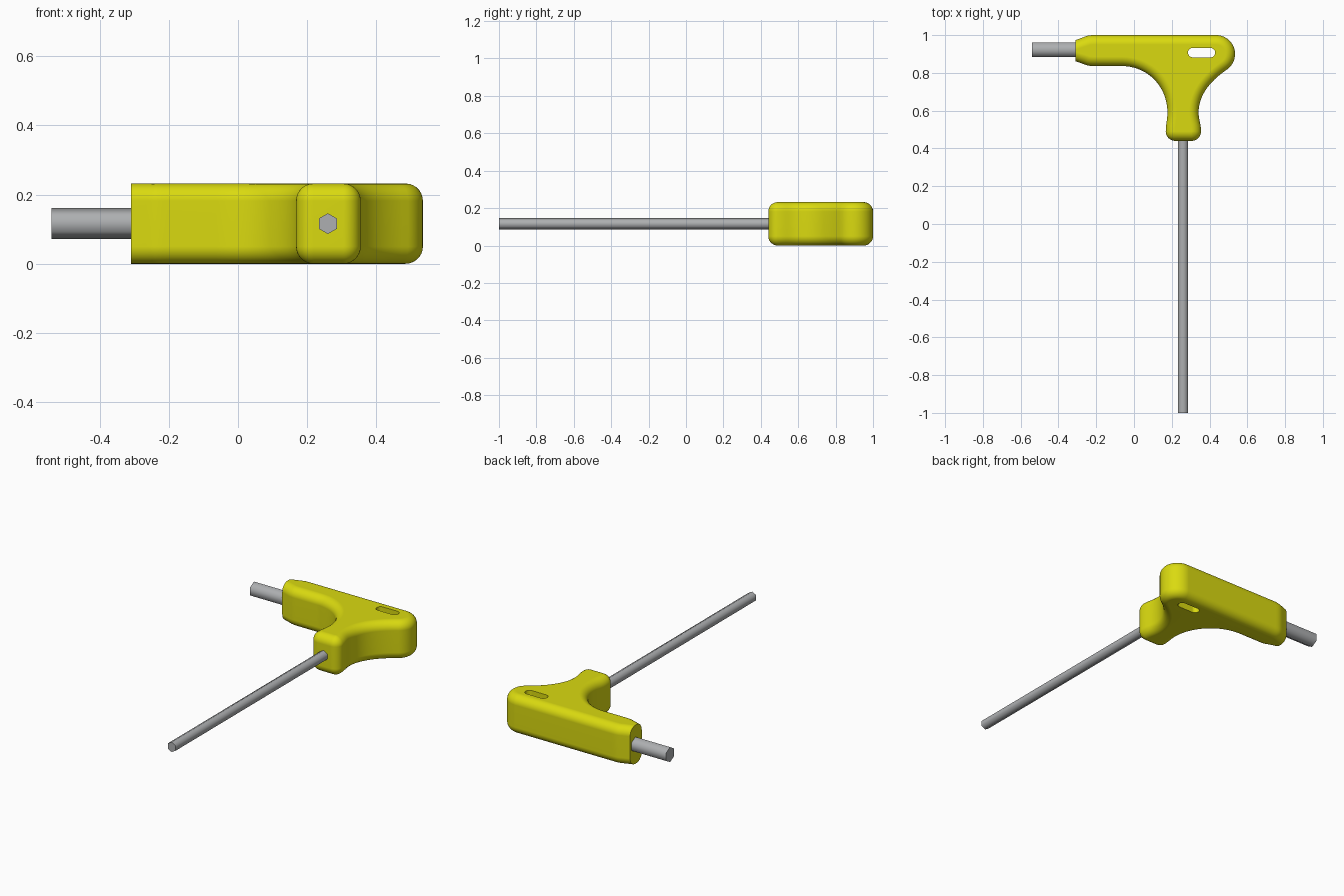
import bpy, bmesh, math
from mathutils import Vector
from mathutils.geometry import interpolate_bezier

if "Cube" in bpy.data.objects:
    bpy.data.objects.remove(bpy.data.objects["Cube"])

H, R, MID = 0.232, 0.05, 0.116      # handle thickness, edge rounding, centre height


def material(name, rgb):
    m = bpy.data.materials.new(name)
    m.diffuse_color = (*rgb, 1)
    m.use_nodes = True
    m.node_tree.nodes["Principled BSDF"].inputs["Base Color"].default_value = m.diffuse_color
    return m


yellow = material("yellow plastic", (0.70, 0.70, 0.005))
steel = material("grey steel", (0.42, 0.43, 0.44))


def smooth(obj, degrees):
    bpy.ops.object.select_all(action='DESELECT')
    obj.select_set(True)
    bpy.context.view_layer.objects.active = obj
    bpy.ops.object.shade_smooth_by_angle(angle=math.radians(degrees))


def arc(cx, cy, r, a0, a1, n):
    return [Vector((cx + r * math.cos(math.radians(a0 + (a1 - a0) * i / n)),
                    cy + r * math.sin(math.radians(a0 + (a1 - a0) * i / n)))) for i in range(n + 1)]


def bez(n, *p):
    return [v.to_2d() for v in interpolate_bezier(*[Vector((*q, 0)) for q in p], n)]


def mesh_object(name, bm, mat):
    bmesh.ops.recalc_face_normals(bm, faces=bm.faces[:])
    me = bpy.data.meshes.new(name)
    bm.to_mesh(me)
    bm.free()
    me.materials.append(mat)
    obj = bpy.data.objects.new(name, me)
    bpy.context.collection.objects.link(obj)
    return obj


def loft(name, rings, mat):
    """Skin a stack of closed rings and cap both ends."""
    bm = bmesh.new()
    rows = [[bm.verts.new(p) for p in ring] for ring in rings]
    n = len(rows[0])
    for a, b in zip(rows, rows[1:]):
        for i in range(n):
            j = (i + 1) % n
            bm.faces.new((a[i], a[j], b[j], b[i]))
    bm.faces.new(rows[0])
    bm.faces.new(rows[-1])
    bmesh.ops.remove_doubles(bm, verts=bm.verts[:], dist=0.0003)
    return mesh_object(name, bm, mat)


# Handle outline seen from above, clockwise from the flat left end
raw = [Vector((-0.31, 0.973))]
raw += bez(6, (-0.265, 0.99), (-0.245, 0.998), (-0.235, 1.0), (-0.205, 1.0))
raw += arc(0.435, 0.9, 0.1, 90, -55, 20)
raw += bez(16, (0.492, 0.818), (0.40, 0.755), (0.342, 0.68), (0.342, 0.59))
raw += bez(8, (0.342, 0.59), (0.342, 0.55), (0.355, 0.53), (0.355, 0.49))
raw += arc(0.305, 0.49, 0.05, 0, -90, 8)
raw += arc(0.218, 0.49, 0.05, -90, -180, 8)
raw += bez(8, (0.168, 0.49), (0.168, 0.53), (0.177, 0.55), (0.177, 0.59))
raw += bez(20, (0.177, 0.59), (0.177, 0.73), (0.07, 0.836), (-0.063, 0.836))
raw += bez(6, (-0.205, 0.836), (-0.235, 0.836), (-0.245, 0.838), (-0.265, 0.846))
raw += [Vector((-0.31, 0.862))]
outline = [raw[0]]
for p in raw[1:]:
    if (p - outline[-1]).length > 0.002:
        outline.append(p)


def inset(d):
    """Outline moved inwards by d; the left end stays flat."""
    pts = []
    for i, p in enumerate(outline):
        if i == 0:
            q = p - Vector((0, d))
        elif i == len(outline) - 1:
            q = p + Vector((0, d))
        else:
            t = ((p - outline[i - 1]).normalized() + (outline[i + 1] - p).normalized()).normalized()
            q = p + Vector((t.y, -t.x)) * d
        pts.append(q)
    return pts


# Handle body with rounded top and bottom edges
steps = 7
levels = [(R * (1 - math.sin(a)), R * (1 - math.cos(a)))
          for a in (math.pi / 2 * (1 - i / steps) for i in range(steps + 1))]
levels = [(d, z) for z, d in levels]
levels += [(d, H - z) for d, z in reversed(levels)]
handle = loft("handle", [[(p.x, p.y, z) for p in inset(d)] for d, z in levels], yellow)

# Hanging slot through the handle
slot = arc(0.405, 0.907, 0.025, -90, 90, 10) + arc(0.311, 0.907, 0.025, 90, 270, 10)
cutter = loft("slot_cutter", [[(p.x, p.y, z) for p in slot] for z in (-0.1, 0.4)], yellow)
cutter.hide_render = True
mod = handle.modifiers.new("slot", 'BOOLEAN')
mod.operation, mod.solver, mod.object = 'DIFFERENCE', 'EXACT', cutter
bpy.context.view_layer.objects.active = handle
handle.select_set(True)
bpy.ops.object.modifier_apply(modifier=mod.name)
bpy.data.objects.remove(cutter)
smooth(handle, 35)
weighted = handle.modifiers.new("weighted normals", 'WEIGHTED_NORMAL')
weighted.keep_sharp = True


# Hexagonal steel shafts
def shaft(name, radius, length, centre, turn):
    bpy.ops.mesh.primitive_cylinder_add(vertices=6, radius=radius, depth=length,
                                        location=centre, rotation=(math.pi / 2, 0, turn))
    obj = bpy.context.object
    obj.name = name
    obj.data.materials.append(steel)
    smooth(obj, 65)


shaft("long_shaft", 0.03, 1.5, (0.26, -0.25, MID), 0)
shaft("short_shaft", 0.045, 0.28, (-0.40, 0.922, MID), math.pi / 2)
